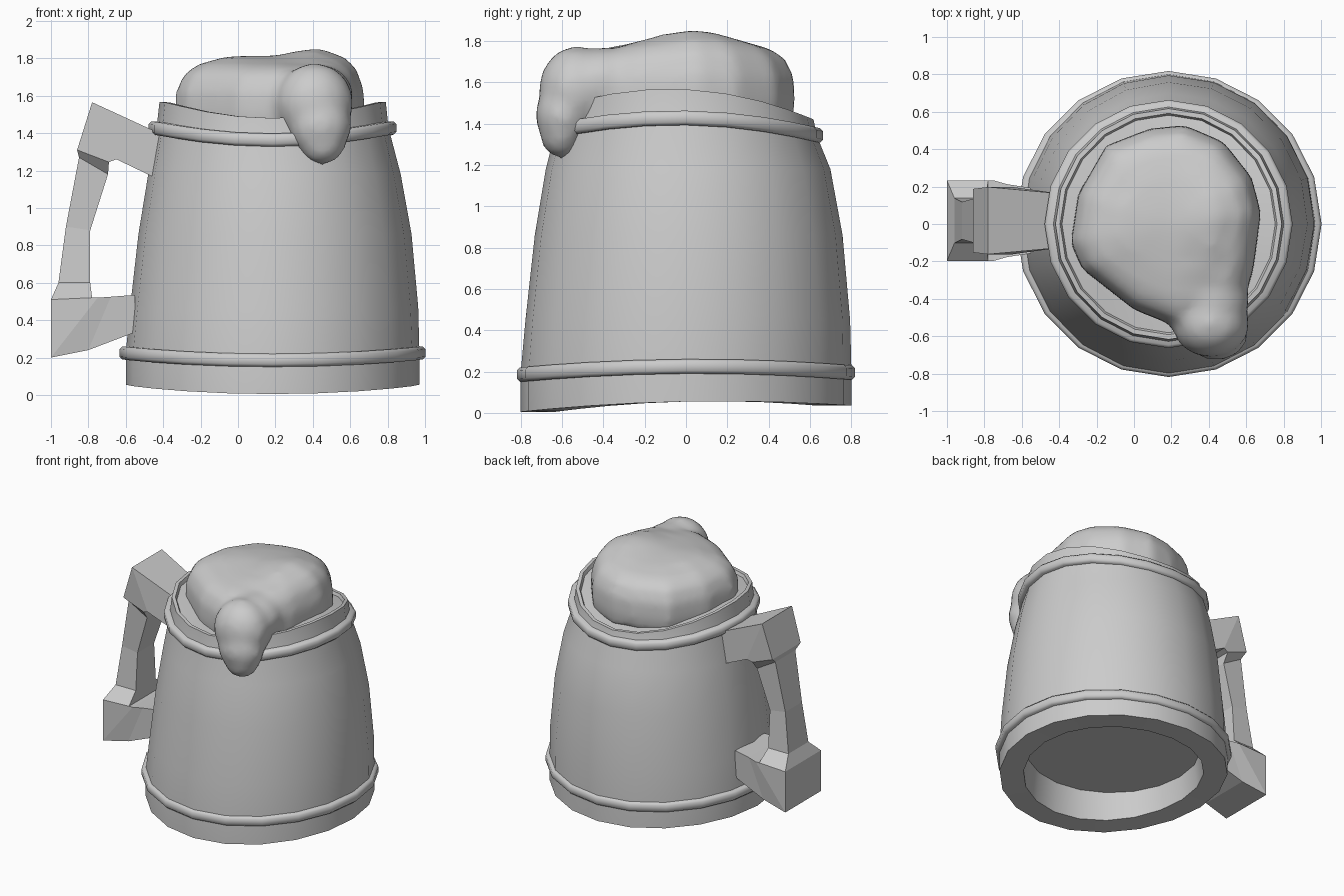
import bpy, bmesh, math
from mathutils import Matrix, Vector

if "Cube" in bpy.data.objects:
    bpy.data.objects.remove(bpy.data.objects["Cube"])

CX, SIDES = 0.185, 20


def finish(name, bm, angle=None):
    bmesh.ops.recalc_face_normals(bm, faces=bm.faces)
    me = bpy.data.meshes.new(name)
    bm.to_mesh(me)
    bm.free()
    ob = bpy.data.objects.new(name, me)
    bpy.context.collection.objects.link(ob)
    if angle:
        bpy.ops.object.select_all(action='DESELECT')
        ob.select_set(True)
        bpy.context.view_layer.objects.active = ob
        bpy.ops.object.shade_smooth_by_angle(angle=math.radians(angle))
    return ob


def loft(bm, rings, cap=True, closed=False):
    loops = [[bm.verts.new(p) for p in ring] for ring in rings]
    n = len(loops[0])
    for a, b in zip(loops, loops[1:] + (loops[:1] if closed else [])):
        for i in range(n):
            j = (i + 1) % n
            bm.faces.new((a[i], a[j], b[j], b[i]))
    if cap:
        bm.faces.new(loops[0])
        bm.faces.new(loops[-1])


def wavy_ring(r, z, side=0, back=0, bulge=0, ys=1.0):
    """Ring whose height rises at the sides and tilts towards the back."""
    pts = []
    for i in range(SIDES):
        t = 2 * math.pi * i / SIDES
        rr = r + bulge * (math.cos(t) + math.sin(t)) / 1.41
        pts.append((CX + rr * math.cos(t), rr * math.sin(t) * ys,
                    z + side * math.cos(2 * t) + back * math.sin(t)))
    return pts


# Hand-hewn mug body: recessed base, tapering wall, rim and drink surface
body = [
    (0.60, 0.23, 0, 0, 0),
    (0.62, 0.0375, 0.0175, 0.015, 0),
    (0.785, 0.0375, 0.0175, 0.015, 0),
    (0.785, 0.2075, 0.0175, 0.005, 0),
    (0.77, 0.46, 0.01, 0, 0.012),
    (0.73, 0.86, 0, 0, 0.018),
    (0.675, 1.18, 0, 0, 0.014),
    (0.62, 1.39, 0.0375, -0.01, 0),
    (0.605, 1.508, 0.058, -0.03, 0),
    (0.58, 1.508, 0.058, -0.03, 0),
    (0.57, 1.485, 0.055, -0.03, 0),
    (0.25, 1.485, 0.02, -0.01, 0),
]
bm = bmesh.new()
loft(bm, [wavy_ring(*p, ys=1.02) for p in body])
finish("mug_body", bm, 35)


# Bands around the base and the rim
def band(name, r, z, side, back):
    section = [(-0.06, -0.035), (0, -0.035), (0.015, -0.02), (0.015, 0.02),
               (0, 0.035), (-0.06, 0.035)]
    bm = bmesh.new()
    loft(bm, [wavy_ring(r + dr, z + dz, side, back) for dr, dz in section],
         cap=False, closed=True)
    finish(name, bm, 50)


band("base_band", 0.803, 0.2075, 0.0175, 0.005)
band("rim_band", 0.648, 1.39, 0.0375, -0.01)

# Carved handle: outer x, z, inner x, z, half width
handle = [
    (-0.40, 1.39, -0.40, 1.14, 0.145),
    (-0.78, 1.565, -0.65, 1.26, 0.18),
    (-0.86, 1.31, -0.69, 1.245, 0.17),
    (-0.85, 1.27, -0.695, 1.18, 0.12),
    (-0.92, 0.90, -0.79, 0.88, 0.10),
    (-0.96, 0.60, -0.79, 0.60, 0.12),
    (-1.00, 0.51, -0.78, 0.52, 0.215),
    (-1.00, 0.20, -0.75, 0.52, 0.215),
    (-0.80, 0.24, -0.68, 0.525, 0.195),
    (-0.55, 0.335, -0.55, 0.535, 0.175),
]
bm = bmesh.new()
loft(bm, [[(ox, 0.018 - w, oz), (ox, 0.018 + w, oz),
           (ix, 0.018 + w, iz), (ix, 0.018 - w, iz)]
          for ox, oz, ix, iz, w in handle])
finish("handle", bm)

# Foam: lumpy mound merged with a drip running over the rim
outline = [(-0.34, -0.10), (-0.30, 0.16), (-0.15, 0.42), (0.08, 0.51),
           (0.27, 0.53), (0.48, 0.44), (0.63, 0.25), (0.68, 0.06),
           (0.64, -0.24), (0.58, -0.45), (0.25, -0.56), (0.0, -0.46),
           (-0.28, -0.24)]
bumps = [(0.42, 0.0, 0.07), (0.02, 0.0, 0.04), (0.45, 0.2, 0.02)]


def foam_ring(scale, z, lift):
    pts = []
    for x, y in outline:
        x, y = 0.2 + (x - 0.2) * scale, y * scale
        h = sum(a * math.exp(-((x - bx) ** 2 + (y - by) ** 2) / 0.05)
                for bx, by, a in bumps)
        pts.append((x, y, z + lift * h))
    return pts


bm = bmesh.new()
loft(bm, [foam_ring(*p) for p in [
    (0.97, 1.40, 0), (1.0, 1.50, 0), (0.99, 1.62, 0.5), (0.91, 1.71, 1),
    (0.78, 1.755, 1), (0.5, 1.775, 1), (0.25, 1.77, 1), (0.05, 1.765, 1)]])
drip = [((0.42, -0.40, 1.60), (0.20, 0.20, 0.17)),
        ((0.41, -0.53, 1.56), (0.21, 0.185, 0.215)),
        ((0.44, -0.59, 1.44), (0.17, 0.14, 0.17)),
        ((0.45, -0.60, 1.36), (0.13, 0.11, 0.13))]
for centre, radii in drip:
    m = Matrix.Translation(centre) @ Matrix.Diagonal(Vector(radii + (1,)))
    bmesh.ops.create_uvsphere(bm, u_segments=16, v_segments=10, radius=1, matrix=m)
foam = finish("foam", bm, 80)
remesh = foam.modifiers.new("merge", 'REMESH')
remesh.mode = 'VOXEL'
remesh.voxel_size = 0.03
remesh.use_smooth_shade = True
soften = foam.modifiers.new("soften", 'SMOOTH')
soften.factor = 0.5
soften.iterations = 6
